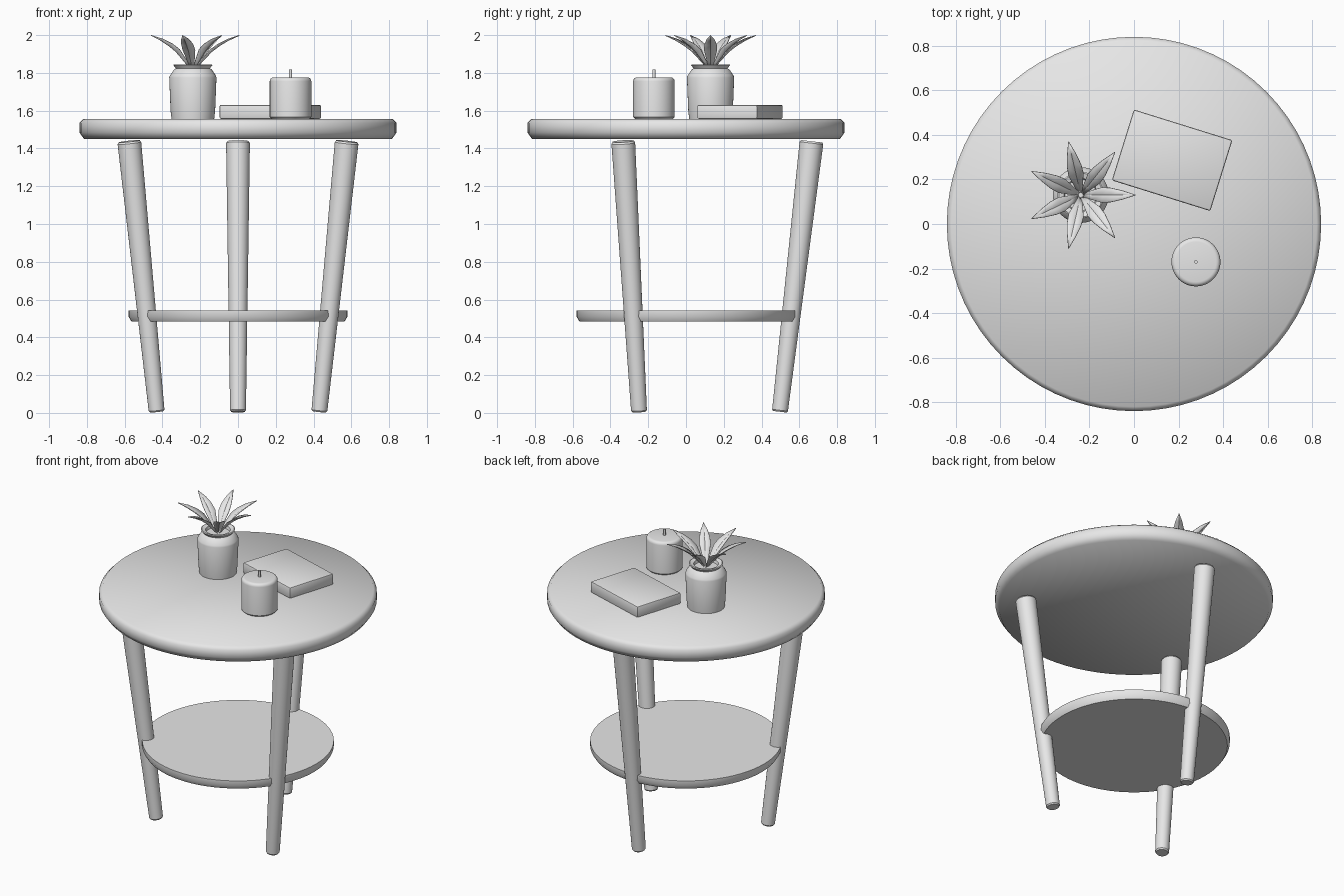
import bpy, bmesh, math
from mathutils import Vector

cube = bpy.data.objects.get("Cube")
if cube:
    bpy.data.objects.remove(cube, do_unlink=True)

grey = bpy.data.materials.new("plain grey")
grey.use_nodes = True
grey.diffuse_color = (0.8, 0.8, 0.8, 1)
grey.node_tree.nodes["Principled BSDF"].inputs["Base Color"].default_value = (0.8, 0.8, 0.8, 1)


def finish(name, bm, location=(0, 0, 0), smooth=35):
    """Turn a bmesh into a named, shaded object."""
    bmesh.ops.recalc_face_normals(bm, faces=bm.faces)
    mesh = bpy.data.meshes.new(name)
    bm.to_mesh(mesh)
    bm.free()
    mesh.materials.append(grey)
    obj = bpy.data.objects.new(name, mesh)
    bpy.context.collection.objects.link(obj)
    obj.location = location
    bpy.ops.object.select_all(action='DESELECT')
    obj.select_set(True)
    bpy.context.view_layer.objects.active = obj
    bpy.ops.object.shade_smooth_by_angle(angle=math.radians(smooth))
    return obj


def lathe(name, profile, location=(0, 0, 0), steps=48, smooth=35):
    """Revolve (radius, height) points around the z axis."""
    bm = bmesh.new()
    verts = [bm.verts.new((r, 0, z)) for r, z in profile]
    edges = [bm.edges.new(pair) for pair in zip(verts, verts[1:])]
    bmesh.ops.spin(bm, geom=verts + edges, cent=(0, 0, 0), axis=(0, 0, 1),
                   angle=math.tau, steps=steps)
    bmesh.ops.remove_doubles(bm, verts=bm.verts, dist=0.0001)
    return finish(name, bm, location, smooth)


TOP = 1.556

# Table top with chamfered rim, and the lower shelf
lathe("table_top", [(0, 1.45), (0.815, 1.45), (0.84, 1.485), (0.84, 1.535),
                    (0.82, TOP), (0, TOP)], steps=72, smooth=60)
lathe("lower_shelf", [(0, 0.485), (0.565, 0.485), (0.58, 0.51), (0.58, 0.543),
                      (0, 0.543)], steps=72)

# Three splayed, tapered legs
for name, angle in (("back_leg", 90), ("front_right_leg", 210), ("front_left_leg", 330)):
    a = math.radians(angle)
    out = Vector((math.cos(a), math.sin(a), 0))
    foot = out * 0.497 + Vector((0, 0, 0.006))
    head = out * 0.665 + Vector((0, 0, 1.438))
    axis = head - foot
    n = axis.length
    leg = lathe(name, [(0, 0), (0.036, 0), (0.042, 0.008), (0.063, n - 0.01),
                       (0.056, n), (0, n)], foot, 32)
    leg.rotation_mode = 'QUATERNION'
    leg.rotation_quaternion = axis.to_track_quat('Z', 'Y')

# Plant pot with shoulder, neck and flared rim
POT = (-0.239, 0.13, 0)
lathe("plant_pot", [(0, TOP), (0.113, TOP), (0.118, 1.6), (0.125, 1.775), (0.122, 1.785),
                    (0.1, 1.818), (0.09, 1.824), (0.104, 1.842), (0.098, 1.845),
                    (0.075, 1.838), (0.07, 1.82), (0, 1.82)], POT)

# Seven pointed leaves, each folded along its midrib
LEAF = [(0.01, 1.815, 0.008), (0.05, 1.86, 0.02), (0.1, 1.913, 0.034),
        (0.14, 1.943, 0.032), (0.19, 1.973, 0.02), (0.245, 1.998, 0.001)]
for i in range(7):
    bm = bmesh.new()
    rows = [[bm.verts.new((r - abs(s) * w * 0.2, s * w, z + abs(s) * w * 0.3))
             for s in (-1, 0, 1)] for r, z, w in LEAF]
    for a, b in zip(rows, rows[1:]):
        for k in (0, 1):
            bm.faces.new((a[k], b[k], b[k + 1], a[k + 1]))
    leaf = finish(f"leaf_{i + 1}", bm, POT, 25)
    leaf.rotation_euler.z = i * math.tau / 7
    thick = leaf.modifiers.new("thickness", 'SOLIDIFY')
    thick.thickness = 0.004
    thick.offset = 0

# Candle with rounded edges and a wick
CANDLE = (0.278, -0.17, 0)
rounded = [(0.09 + 0.02 * math.cos(t), 1.756 + 0.02 * math.sin(t))
           for t in (math.pi / 8 * k for k in range(5))]
lathe("candle", [(0, TOP), (0.1, TOP), (0.11, TOP + 0.01)] + rounded + [(0, 1.776)], CANDLE)
lathe("candle_wick", [(0, 1.77), (0.008, 1.77), (0.008, 1.817), (0, 1.817)], CANDLE, 12)

# Book lying at an angle
bm = bmesh.new()
bmesh.ops.create_cube(bm, size=1)
bmesh.ops.scale(bm, vec=(0.463, 0.333, 0.074), verts=bm.verts)
bmesh.ops.bevel(bm, geom=bm.edges[:], offset=0.008, segments=2, profile=0.5, affect='EDGES')
book = finish("book", bm, (0.171, 0.286, TOP + 0.038))
book.rotation_euler.z = math.radians(-17.3)
